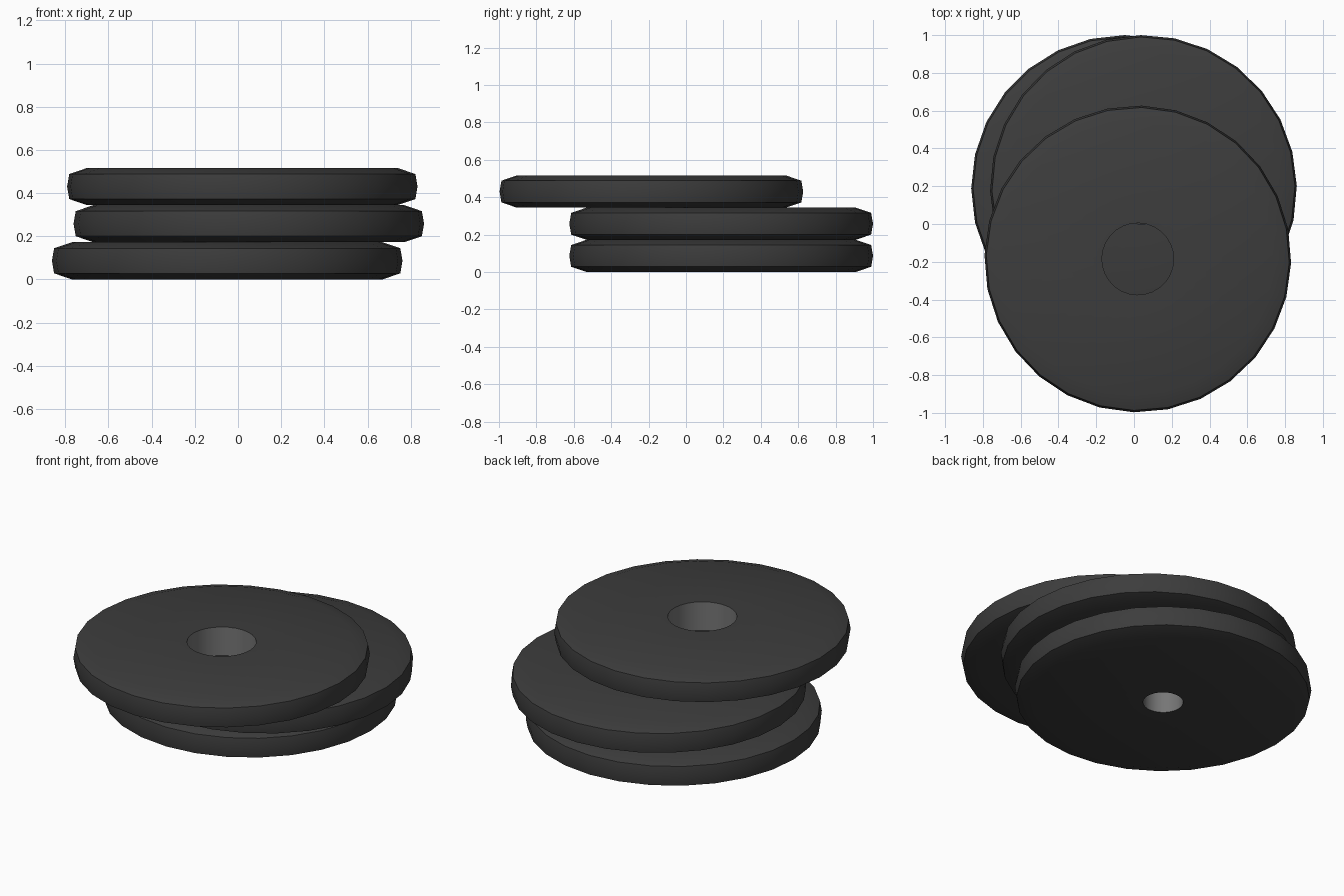
import bpy, bmesh, math

if "Cube" in bpy.data.objects:
    bpy.data.objects.remove(bpy.data.objects["Cube"])

SIDES = 28
H = 0.172  # thickness of one plate


def material(name, value):
    m = bpy.data.materials.new(name)
    m.diffuse_color = (value, value, value, 1)
    m.use_nodes = True
    m.node_tree.nodes["Principled BSDF"].inputs["Base Color"].default_value = m.diffuse_color
    return m


rubber = material("dark rubber", 0.046)
steel = material("grey steel", 0.18)


def plate(name, x, y, z, bore, turn):
    # Closed cross-section (radius, height) swept round the z axis
    profile = [(bore, 0), (0.72, 0), (0.802, 0.028), (0.812, H / 2),
               (0.802, H - 0.028), (0.72, H), (bore, H)]
    bm = bmesh.new()
    rings = []
    for i in range(SIDES):
        a = 2 * math.pi * i / SIDES + math.radians(turn)
        rings.append([bm.verts.new((r * math.cos(a), r * math.sin(a), h))
                      for r, h in profile])
    n = len(profile)
    for i in range(SIDES):
        p, q = rings[i], rings[(i + 1) % SIDES]
        for j in range(n):
            k = (j + 1) % n
            f = bm.faces.new((p[j], q[j], q[k], p[k]))
            f.material_index = 1 if j == n - 1 else 0  # bore wall
    bmesh.ops.recalc_face_normals(bm, faces=bm.faces)
    me = bpy.data.meshes.new(name)
    bm.to_mesh(me)
    bm.free()
    me.materials.append(rubber)
    me.materials.append(steel)
    ob = bpy.data.objects.new(name, me)
    ob.location = (x, y, z)
    bpy.context.collection.objects.link(ob)
    bpy.ops.object.select_all(action='DESELECT')
    ob.select_set(True)
    bpy.context.view_layer.objects.active = ob
    bpy.ops.object.shade_smooth_by_angle(angle=math.radians(60))


# Stack of three loosely piled plates
plate("bottom_plate", -0.05, 0.188, 0, 0.11, 0)
plate("middle_plate", 0.05, 0.188, H, 0.19, 1)
plate("top_plate", 0.02, -0.185, 2 * H, 0.19, -1.5)
